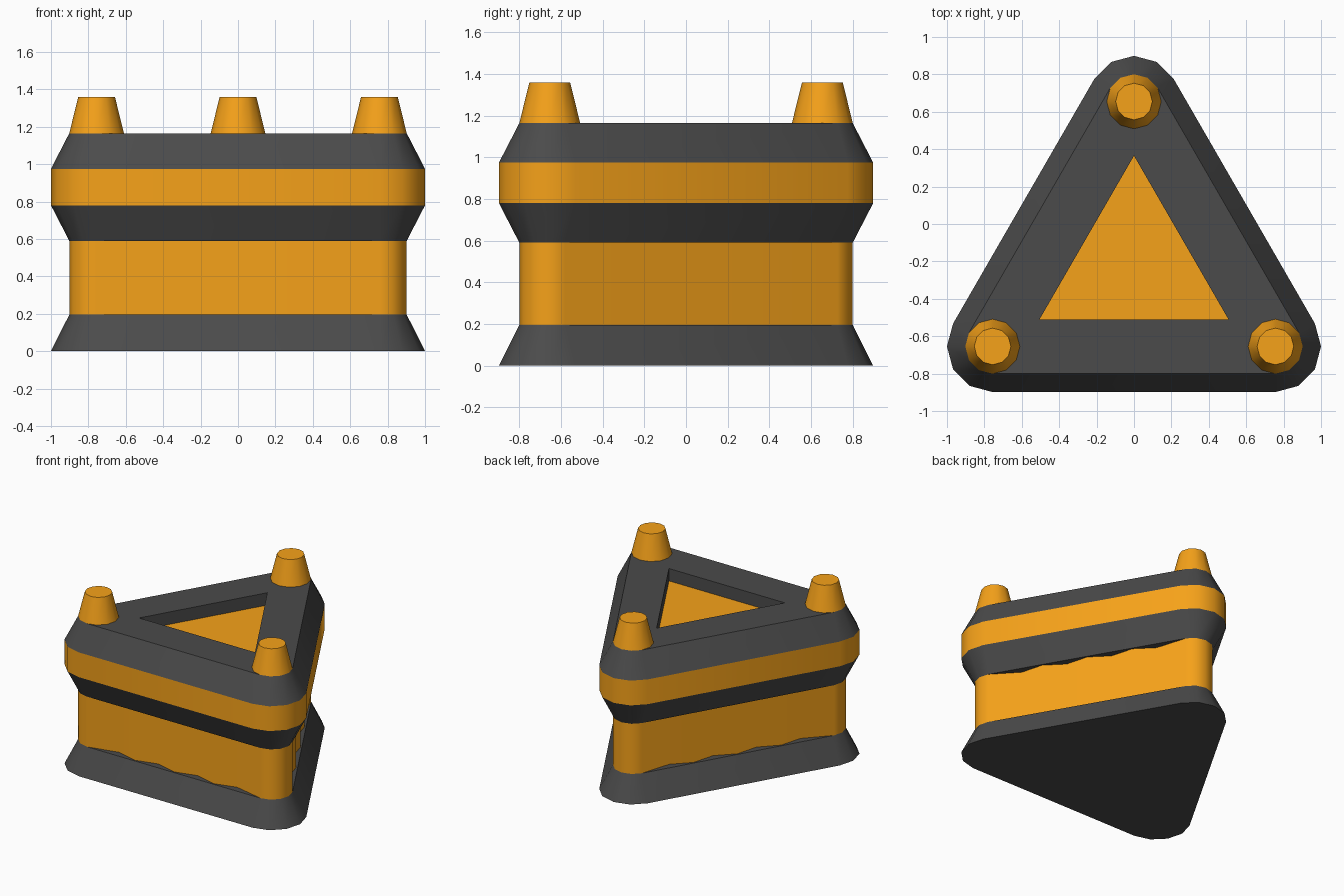
import bpy, bmesh, math
from math import radians, cos, sin

if "Cube" in bpy.data.objects:
    bpy.data.objects.remove(bpy.data.objects["Cube"])

CY = -0.218          # centroid of the triangle in y
R = 0.873            # centroid to corner centres
OUT, IN = 0.244, 0.146   # wide and narrow corner radii


def material(name, color):
    m = bpy.data.materials.new(name)
    m.diffuse_color = color
    m.use_nodes = True
    m.node_tree.nodes["Principled BSDF"].inputs["Base Color"].default_value = m.diffuse_color
    return m


ORANGE = material("orange", (0.92, 0.36, 0.01, 1))
DARK = material("dark_grey", (0.07, 0.07, 0.07, 1))


def outline(z, r, big=R, flutes=()):
    """Rounded triangle; flutes = (fraction of side, inward depth) on each side."""
    pts = []
    for k in range(3):
        a0 = -30 + 120 * k
        cx, cy = big * cos(radians(a0)), CY + big * sin(radians(a0))
        for i in range(5):
            a = radians(a0 - 60 + 30 * i)
            pts.append((cx + r * cos(a), cy + r * sin(a), z))
        n = radians(a0 + 60)
        side = big * math.sqrt(3)
        for t, d in flutes:
            x, y, _ = pts[-1] if t == flutes[0][0] else start
            start = (x, y, z)
            pts.append((x - sin(n) * side * t - cos(n) * d,
                        y + cos(n) * side * t - sin(n) * d, z))
    return pts


def circle(z, r, center, n=12):
    return [(center[0] + r * cos(2 * math.pi * i / n),
             center[1] + r * sin(2 * math.pi * i / n), z) for i in range(n)]


def loft(name, rings, mat, cap_top=True):
    """Skin rings from bottom to top; only the short corner faces are smooth."""
    bm = bmesh.new()
    vs = [[bm.verts.new(p) for p in ring] for ring in rings]
    n = len(vs[0])
    bm.faces.new(vs[0][::-1])
    for lo, hi in zip(vs, vs[1:]):
        for i in range(n):
            j = (i + 1) % n
            f = bm.faces.new((lo[i], lo[j], hi[j], hi[i]))
            f.smooth = (lo[i].co - lo[j].co).length < 0.15
    if cap_top:
        bm.faces.new(vs[-1])
    bmesh.ops.remove_doubles(bm, verts=bm.verts, dist=1e-5)
    me = bpy.data.meshes.new(name)
    bm.to_mesh(me)
    bm.free()
    me.set_sharp_from_angle(angle=radians(40))
    me.materials.append(mat)
    ob = bpy.data.objects.new(name, me)
    bpy.context.collection.objects.link(ob)
    return ob


# Base skirt
loft("base", [outline(0, OUT), outline(0.195, IN)], DARK)

# Fluted wall: zigzag folds between the rounded corners
folds = [(0.5 + x / 1.512, d) for x, d in (
    (-0.515, 0.055), (-0.345, 0.01), (-0.172, 0.055), (0, 0.01),
    (0.172, 0.055), (0.345, 0.01), (0.515, 0.055))]
loft("fluted_wall", [outline(z, IN, flutes=folds) for z in (0.195, 0.59)], ORANGE)

# Flared collar, band and lid
loft("collar", [outline(0.59, IN), outline(0.78, OUT)], DARK)
loft("band", [outline(0.78, OUT), outline(0.975, OUT)], ORANGE)

# Lid with a triangular recess, and the panel that forms the recess floor
loft("lid", [outline(0.975, OUT), outline(1.165, IN),
             outline(1.165, 0, 0.583), outline(1.0675, 0, 0.583)], DARK, cap_top=False)
loft("recess_panel", [outline(1.04, 0, 0.583), outline(1.0675, 0, 0.583)], ORANGE)

# Tapered pegs on the three corners
for k, side in enumerate(("right", "back", "left")):
    a = radians(-30 + 120 * k)
    c = (R * cos(a), CY + R * sin(a))
    loft("peg_" + side, [circle(1.165, 0.146, c), circle(1.36, 0.098, c)], ORANGE)
